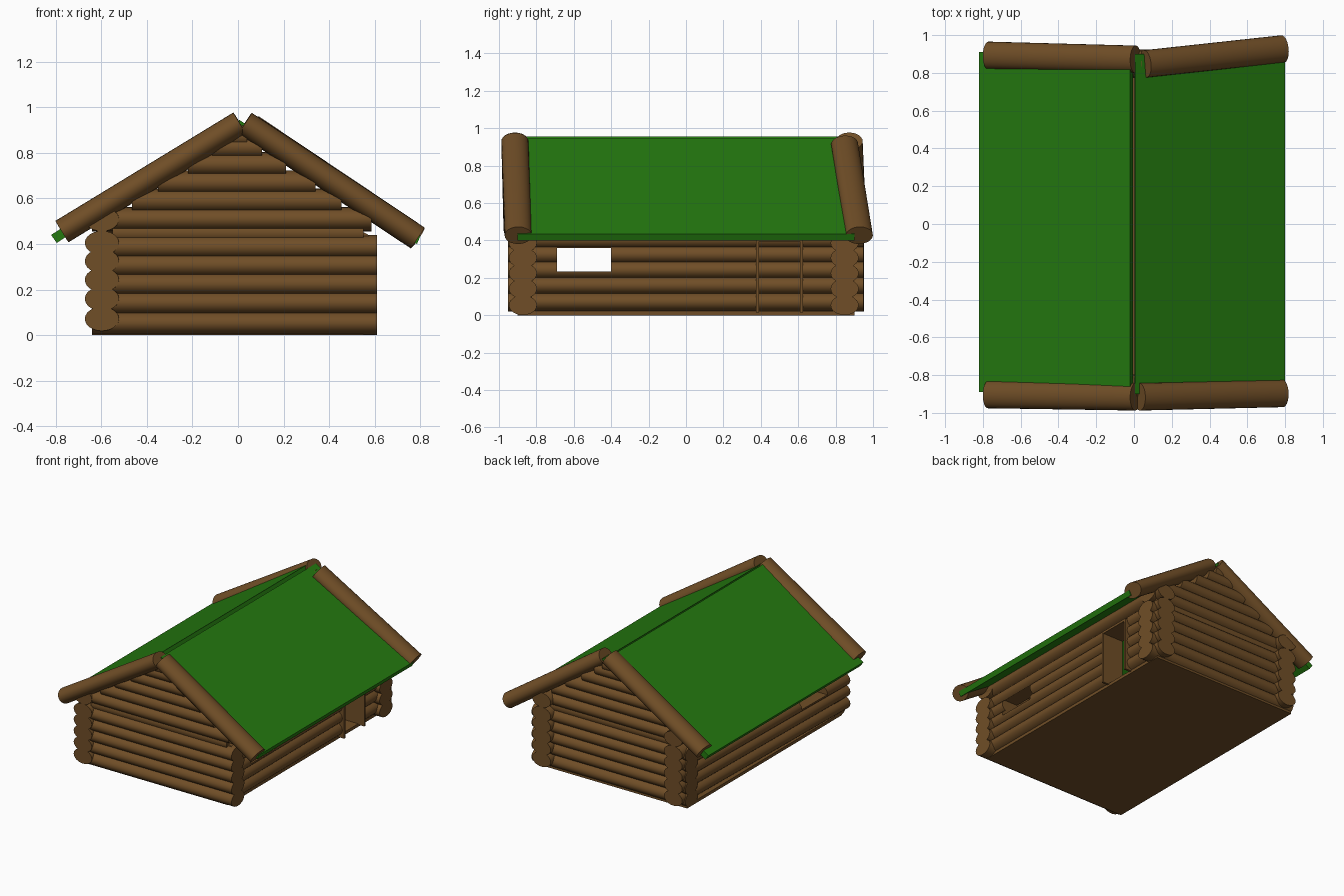
import bpy, bmesh
from mathutils import Vector, Matrix

if "Cube" in bpy.data.objects:
    bpy.data.objects.remove(bpy.data.objects["Cube"])


def material(name, rgb):
    m = bpy.data.materials.new(name)
    m.diffuse_color = (*rgb, 1)
    m.use_nodes = True
    m.node_tree.nodes["Principled BSDF"].inputs["Base Color"].default_value = m.diffuse_color
    return m


BROWN = material("log_brown", (0.162, 0.076, 0.020))
GREEN = material("roof_green", (0.018, 0.195, 0.005))


def finish(bm, name, mat):
    bmesh.ops.recalc_face_normals(bm, faces=bm.faces)
    me = bpy.data.meshes.new(name)
    bm.to_mesh(me)
    bm.free()
    ob = bpy.data.objects.new(name, me)
    if mat:
        me.materials.append(mat)
    bpy.context.collection.objects.link(ob)
    return ob


def log(name, p, q, wide=0.075, tall=0.053, cutters=()):
    """Oval log between two points, optionally cut by openings."""
    p, q = Vector(p), Vector(q)
    d = (q - p).normalized()
    side = d.cross(Vector((0, 0, 1))).normalized()
    up = side.cross(d)
    m = Matrix((side * wide, up * tall, d * (q - p).length)).transposed().to_4x4()
    m.translation = (p + q) / 2
    bm = bmesh.new()
    bmesh.ops.create_cone(bm, cap_ends=True, segments=24, radius1=1, radius2=1, depth=1, matrix=m)
    ob = finish(bm, name, BROWN)
    bpy.ops.object.select_all(action='DESELECT')
    ob.select_set(True)
    bpy.context.view_layer.objects.active = ob
    bpy.ops.object.shade_smooth_by_angle(angle=0.6)
    for c in cutters:
        mod = ob.modifiers.new("opening", 'BOOLEAN')
        mod.operation = 'DIFFERENCE'
        mod.solver = 'EXACT'
        mod.object = c
    return ob


def box(name, lo, hi, mat):
    lo, hi = Vector(lo), Vector(hi)
    bm = bmesh.new()
    m = Matrix.Translation((lo + hi) / 2) @ Matrix.Diagonal((*(hi - lo), 1))
    bmesh.ops.create_cube(bm, size=1, matrix=m)
    return finish(bm, name, mat)


# Opening cutters: window through both long walls, doorway in the right wall
window = box("window_cutter", (-1, -0.69, 0.235), (1, -0.40, 0.36), None)
door = box("door_cutter", (0.3, 0.385, 0.022), (0.8, 0.615, 0.41), None)
for c in (window, door):
    c.hide_render = True
    c.display_type = 'WIRE'

# Wall logs
for i, z in enumerate((0.072, 0.16, 0.243, 0.325, 0.405, 0.509)):
    win = [window] if 0.18 < z < 0.45 else []
    dr = [door] if z < 0.45 else []
    e = 0.61 if i < 5 else 0.585
    log(f"left_wall_log_{i+1}", (-0.597, -0.95, z), (-0.56, 0.95, z), cutters=win)
    log(f"right_wall_log_{i+1}", (0.515, -0.90, z), (0.51, 0.95, z), cutters=win + dr)
    zx = z - 0.018 if i < 5 else z
    log(f"front_wall_log_{i+1}", (-0.64, -0.872, zx), (e, -0.872, zx))
    log(f"back_wall_log_{i+1}", (-e - 0.03, 0.848, zx), (e, 0.848, zx))
# filler course closing the seam under the top end logs
for side, y in (("front", -0.862), ("back", 0.838)):
    log(f"{side}_seam_log", (-0.55, y, 0.45), (0.55, y, 0.45), wide=0.06)

# Gable logs, shortening towards the ridge
for i, (z, h) in enumerate(((0.59, 0.455), (0.67, 0.34), (0.75, 0.21), (0.825, 0.105), (0.872, 0.04))):
    for side, y in (("front", -0.872), ("back", 0.848)):
        log(f"{side}_gable_log_{i+1}", (-h - 0.01, y, z), (h, y, z), wide=0.07)

# Floor slab
box("floor", (-0.64, -0.90, 0), (0.55, 0.90, 0.022), BROWN)

# Door frame
for n, y in (("front", 0.375), ("back", 0.61)):
    box(f"door_post_{n}", (0.43, y, 0.015), (0.60, y + 0.016, 0.41), BROWN)
box("door_lintel", (0.43, 0.375, 0.395), (0.60, 0.626, 0.412), BROWN)


# Roof panels: sloped slabs extruded along the length
def panel(name, profile, y0, y1):
    bm = bmesh.new()
    f = bm.faces.new([bm.verts.new((x, y0, z)) for x, z in profile])
    g = bmesh.ops.extrude_face_region(bm, geom=[f])
    vs = [v for v in g["geom"] if isinstance(v, bmesh.types.BMVert)]
    bmesh.ops.translate(bm, verts=vs, vec=(0, y1 - y0, 0))
    finish(bm, name, GREEN)


panel("left_roof_panel", ((-0.82, 0.44), (-0.02, 0.955), (-0.005, 0.92), (-0.795, 0.405)), -0.89, 0.91)
panel("right_roof_panel", ((0.80, 0.435), (0.005, 0.945), (0.002, 0.905), (0.785, 0.40)), -0.90, 0.90)

# Rake logs along the roof edges
for name, p, q in (
    ("front_left", (-0.772, -0.903, 0.455), (0.008, -0.915, 0.93)),
    ("front_right", (0.788, -0.897, 0.427), (0.03, -0.915, 0.93)),
    ("back_left", (-0.772, 0.893, 0.455), (0.008, 0.872, 0.93)),
    ("back_right", (0.788, 0.927, 0.427), (0.06, 0.848, 0.915)),
):
    log(f"{name}_rake_log", p, q, wide=0.0725, tall=0.055)
